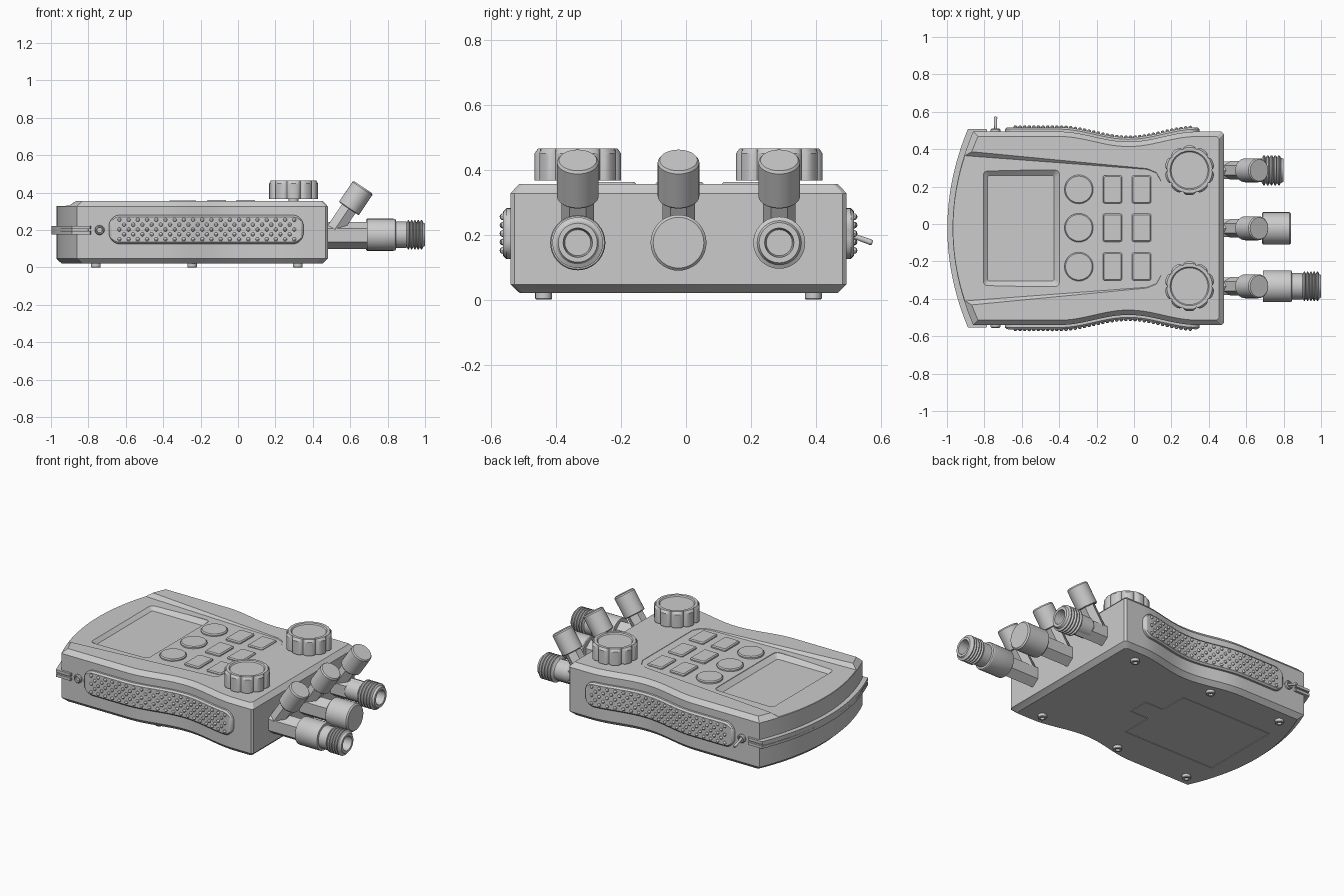
import bpy, bmesh
from math import sin, cos, pi, sqrt, radians
from mathutils import Vector, Matrix

if "Cube" in bpy.data.objects:
    bpy.data.objects.remove(bpy.data.objects["Cube"])

YC = -0.023          # the case sits slightly off centre in depth


def finish(name, bm):
    bmesh.ops.translate(bm, verts=bm.verts, vec=(0, YC, 0))
    bmesh.ops.recalc_face_normals(bm, faces=bm.faces)
    me = bpy.data.meshes.new(name)
    bm.to_mesh(me)
    bm.free()
    ob = bpy.data.objects.new(name, me)
    bpy.context.collection.objects.link(ob)
    return ob


def loft(name, rings):
    """Skin a list of equal-sized closed rings and cap both ends."""
    bm = bmesh.new()
    vs = [[bm.verts.new(p) for p in r] for r in rings]
    n = len(vs[0])
    for a, b in zip(vs, vs[1:]):
        for i in range(n):
            j = (i + 1) % n
            bm.faces.new((a[i], a[j], b[j], b[i]))
    bm.faces.new(vs[0])
    bm.faces.new(vs[-1])
    return finish(name, bm)


def lathe(name, profile, base, axis=(0, 0, 1), n=32, lobe=0):
    """Turn (radius, distance) pairs about an axis; lobe adds ten grip notches."""
    m = Matrix.Translation(base) @ Vector(axis).to_track_quat('Z', 'Y').to_matrix().to_4x4()
    rings = []
    for r, h in profile:
        ring = []
        for i in range(n):
            t = 2 * pi * i / n
            rr = min(r, 0.133 - lobe * (1 - abs(sin(5 * t))) ** 2) if lobe else r
            ring.append(m @ Vector((rr * cos(t), rr * sin(t), h)))
        rings.append(ring)
    return loft(name, rings)


def rrect(cx, cy, hx, hy, r, z):
    pts = []
    for sx, sy, a0 in ((1, 1, 0), (-1, 1, 90), (-1, -1, 180), (1, -1, 270)):
        for k in range(4):
            a = radians(a0 + 30 * k)
            pts.append((cx + sx * (hx - r) + r * cos(a), cy + sy * (hy - r) + r * sin(a), z))
    return pts


def cut(target, cutter):
    cutter.hide_render = True
    m = target.modifiers.new("cut", 'BOOLEAN')
    m.operation, m.solver, m.object = 'DIFFERENCE', 'EXACT', cutter
    bpy.context.view_layer.objects.active = target
    bpy.ops.object.modifier_apply(modifier=m.name)
    bpy.data.objects.remove(cutter)


def half_width(x):
    d = min(abs(x + 0.03) / 0.37, 1)
    return 0.517 - 0.027 * (1 + cos(pi * d))


def outline(inset, z, x1=0.48, left=0.0, corner=0.012):
    """Plan of the case: waisted sides and a bowed left end."""
    x0, xe = -0.86 - left + inset, x1 - inset
    xs = [x0 + (xe - corner - x0) * i / 48 for i in range(49)]
    side = [(x, half_width(x) - inset) for x in xs]
    side.append((xe, half_width(xe) - inset - corner))
    yw = side[0][1]
    arc = [(x0 - 0.11 * (1 - t * t), yw * t) for t in [1 - i / 12 for i in range(1, 24)]]
    return ([(x, -y, z) for x, y in side] + [(x, y, z) for x, y in reversed(side)]
            + [(x, y, z) for x, y in arc])


# Case shell
case = loft("case", [outline(0.028, 0.02), outline(0, 0.047), outline(0, 0.327), outline(0.026, 0.355)])


# Sloping sunken control panel
def floor(x):
    return 0.329 + 0.0235 * (x + 0.97) / 1.12


plan = [(-1.1, 0.405), (-0.86, 0.385), (0.07, 0.315), (0.12, 0.295), (0.145, 0.25)]
plan = plan + [(x, -y) for x, y in reversed(plan)]
cut(case, loft("panel_cutter", [
    [(x, y, floor(x)) for x, y in plan],
    [(x, y + (0.4 - floor(x)) * (1 if y > 0 else -1), 0.4) for x, y in plan]]))

# Screen recess
cut(case, loft("screen_cutter", [
    rrect(-0.605, 0, 0.178, 0.283, 0.012, 0.312),
    rrect(-0.605, 0, 0.207, 0.312, 0.025, 0.338),
    rrect(-0.605, 0, 0.207, 0.312, 0.025, 0.42)]))


# Battery door with a tab, set in a fine groove underneath
def door(g, z):
    return [(-0.81 - g, -0.25 - g, z), (-0.17 + g, -0.25 - g, z), (-0.17 + g, -0.05 - g, z),
            (-0.04 + g, -0.05 - g, z), (-0.04 + g, 0.08 + g, z), (-0.17 + g, 0.08 + g, z),
            (-0.17 + g, 0.26 + g, z), (-0.81 - g, 0.26 + g, z)]


cut(case, loft("door_cutter", [door(0.004, 0), door(0.004, 0.03)]))
loft("battery_door", [door(0, 0.02), door(0, 0.031)])

# Keys
for row, y in enumerate((0.208, 0.003, -0.205)):
    lathe(f"round_key_{row}", [(0.077, 0.32), (0.077, 0.351), (0.071, 0.357)], (-0.295, y, 0))
    for col, x in enumerate((-0.115, 0.04)):
        loft(f"square_key_{row}_{col}", [rrect(x, y, 0.052, 0.075, 0.012, 0.32),
             rrect(x, y, 0.052, 0.075, 0.012, 0.355), rrect(x, y, 0.046, 0.069, 0.01, 0.361)])

# Valve knobs on short stems
for tag, s in (("front", -1), ("back", 1)):
    lathe(f"{tag}_knob_stem", [(0.026, 0.34), (0.026, 0.37)], (0.297, s * 0.31, 0))
    lathe(f"{tag}_knob", [(0.133, 0.366), (0.133, 0.45), (0.122, 0.465), (0.104, 0.465), (0.098, 0.458)],
          (0.297, s * 0.31, 0), n=120, lobe=0.016)

# Screw feet
for x in (-0.76, -0.245, 0.32):
    for s in (-1, 1):
        lathe(f"foot_{x}_{s}", [(0.026, 0.03), (0.026, 0.003), (0.023, 0), (0.013, 0), (0.011, 0.012)],
              (x, s * 0.415, 0), n=20)


# Hose fittings
def thread(r, start, end, turns):
    p, out = (end - start) / turns, []
    for i in range(turns):
        a = start + i * p
        out += [(r - 0.012, a), (r, a + 0.35 * p), (r, a + 0.65 * p), (r - 0.012, a + p * 0.99)]
    return out


def bore(r, end):
    return [(r, end), (0.045, end), (0.04, end - 0.06)]


ZF = 0.175
ends = {
    "front": [(0.083, 0.69), (0.085, 0.695), (0.085, 0.838), (0.082, 0.843), (0.07, 0.845), (0.07, 0.9)]
             + thread(0.078, 0.902, 0.99, 5) + bore(0.06, 1.0),
    "middle": [(0.082, 0.685), (0.086, 0.69), (0.086, 0.832), (0.078, 0.84)],
    "back": [(0.05, 0.58), (0.063, 0.6), (0.063, 0.68)] + thread(0.08, 0.685, 0.785, 5) + bore(0.062, 0.798)}
tilt = Vector((cos(radians(56)), 0, sin(radians(56))))
for (tag, prof), y in zip(ends.items(), (-0.31, 0, 0.31)):
    loft(f"{tag}_hex_body", [[(x, y + 0.055 * cos(radians(60 * k + 30)), 0.172 + 0.072 * sin(radians(60 * k + 30)))
                              for k in range(6)] for x in (0.46, 0.695)])
    lathe(f"{tag}_port", prof, (0, y, ZF), (1, 0, 0), 36)
    base = Vector((0.515, y, 0.2))
    lathe(f"{tag}_branch_stem", [(0.05, 0), (0.05, 0.16)], base, tilt, 6)
    lathe(f"{tag}_branch_cap", [(0.061, 0.138), (0.064, 0.142), (0.064, 0.268), (0.058, 0.276)], base, tilt)

# Flanged band around the bowed end, with a central groove
loft("end_band", [outline(i, z, -0.8, 0.028 + i, 0.004) for i, z in
                  ((-0.014, 0.177), (-0.014, 0.194), (-0.002, 0.194),
                   (-0.002, 0.205), (-0.014, 0.205), (-0.014, 0.222))])

# Side grips with studs, and small side sockets
for tag, s in (("front", -1), ("back", 1)):
    rings = []
    ease = [0.06 * (1 - cos(pi / 2 * k / 8)) for k in range(9)]
    xs = [-0.69 + e for e in ease] + [-0.63 + 0.92 * i / 40 for i in range(1, 40)] + [0.35 - e for e in reversed(ease)]
    for x in xs:
        e = min(x + 0.69, 0.35 - x, 0.06)
        h = 0.018 + sqrt(max(0, 0.0036 - (0.06 - e) ** 2))
        d = 0.014 + 0.009 * min(1, e / 0.012)
        w = half_width(x)
        rings.append([(x, s * (w + o), 0.203 + v) for o, v in
                      ((-0.02, -h), (0.013, -h), (d, -h + 0.01), (d, h - 0.01), (0.013, h), (-0.02, h))])
    loft(f"{tag}_grip", rings)

    bm = bmesh.new()
    for row in range(5):
        for col in range(20 - row % 2):
            x = -0.634 + 0.0492 * col + 0.0246 * (row % 2)
            p = Matrix.Translation((x, s * (half_width(x) + 0.023), 0.151 + 0.026 * row))
            bmesh.ops.create_uvsphere(bm, u_segments=10, v_segments=6, radius=0.0105, matrix=p)
    finish(f"{tag}_grip_studs", bm)

    lathe(f"{tag}_side_socket", [(0.026, -0.02), (0.026, 0.01), (0.021, 0.016), (0.016, 0.016), (0.014, 0.006)],
          (-0.74, s * 0.517, 0.2), (0, s, 0), 24)

# Toggle pin in the back socket
lathe("toggle_pin", [(0.007, 0), (0.009, 0.085), (0.006, 0.09)], (-0.74, 0.512, 0.205), (0, 1, -0.36), 12)

# Smooth curved surfaces, keep hard edges
bpy.ops.object.select_all(action='SELECT')
bpy.context.view_layer.objects.active = case
bpy.ops.object.shade_smooth_by_angle(angle=radians(30))
